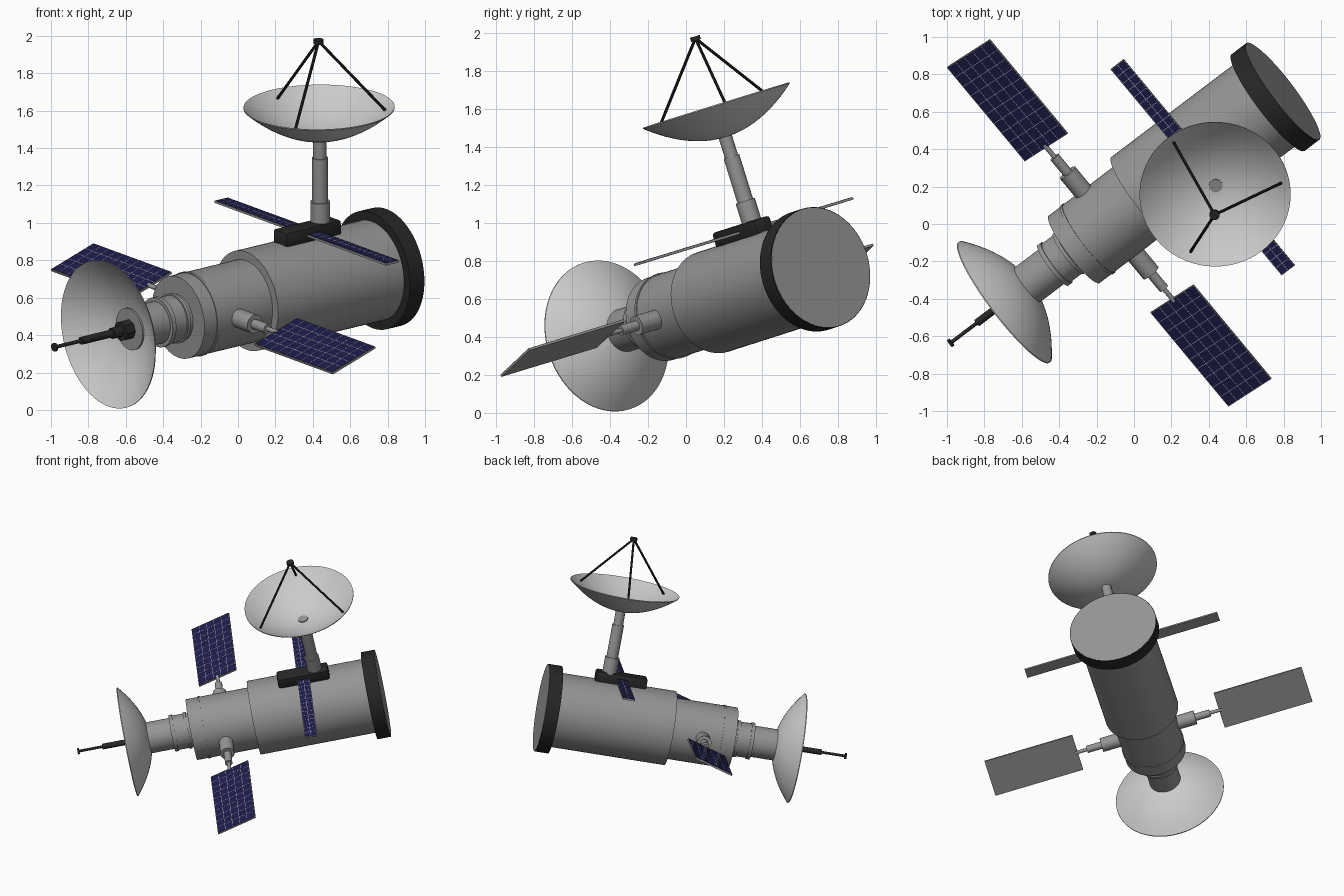
import bpy, bmesh, math
from mathutils import Matrix, Vector

if "Cube" in bpy.data.objects:
    bpy.data.objects.remove(bpy.data.objects["Cube"])

# Craft frame: X runs along the hull (0 at the rear cap, negative to the front), Y along the wings, Z up
D = Vector((.783, .5926, .1895)).normalized()
W = Vector((-.621, .749, .228))
W = (W - D * W.dot(D)).normalized()
U = D.cross(W)
FRAME = Matrix((D, W, U)).transposed().to_4x4()
FRAME.translation = (.796, .709, .765)


def material(name, col):
    m = bpy.data.materials.new(name)
    m.diffuse_color = (*col, 1)
    m.use_nodes = True
    m.node_tree.nodes["Principled BSDF"].inputs["Base Color"].default_value = m.diffuse_color
    return m


HULL = material("hull_grey", (.3, .3, .3))
BLACK = material("black", (.02, .02, .02))
BLUE = material("cell_blue", (.012, .012, .07))
LINE = material("cell_lines", (.4, .4, .5))
LIGHT = material("light_grey", (.65, .65, .65))


def finish(name, bm, mat, local=Matrix(), smooth=True):
    bmesh.ops.recalc_face_normals(bm, faces=bm.faces)
    me = bpy.data.meshes.new(name)
    bm.to_mesh(me)
    bm.free()
    me.transform(FRAME @ local)
    ob = bpy.data.objects.new(name, me)
    bpy.context.collection.objects.link(ob)
    me.materials.append(mat)
    if smooth:
        bpy.ops.object.select_all(action='DESELECT')
        ob.select_set(True)
        bpy.context.view_layer.objects.active = ob
        bpy.ops.object.shade_smooth_by_angle(angle=math.radians(30))
    return ob


def lathe(name, profile, origin, axis, mat, sides=48):
    """Turn a (radius, height) profile about an axis."""
    bm = bmesh.new()
    rings = []
    for r, h in profile:
        if r == 0:
            rings.append([bm.verts.new((0, 0, h))])
        else:
            rings.append([bm.verts.new((r * math.cos(2 * math.pi * i / sides),
                                        r * math.sin(2 * math.pi * i / sides), h)) for i in range(sides)])
    for a, b in zip(rings, rings[1:]):
        for i in range(sides):
            j = (i + 1) % sides
            quad = [a[i % len(a)], a[j % len(a)], b[j % len(b)], b[i % len(b)]]
            bm.faces.new(list(dict.fromkeys(quad)))
    rot = Vector((0, 0, 1)).rotation_difference(Vector(axis)).to_matrix().to_4x4()
    return finish(name, bm, mat, Matrix.Translation(origin) @ rot)


def rod(name, steps, origin, axis, mat, sides=32):
    """Stepped solid cylinder from (radius, start, end) steps."""
    prof = [(0, steps[0][1])]
    for r, a, b in steps:
        prof += [(r, a), (r, b)]
    return lathe(name, prof + [(0, steps[-1][2])], origin, axis, mat, sides)


def add_box(bm, centre, size):
    bmesh.ops.create_cube(bm, size=1, matrix=Matrix.Translation(centre) @ Matrix.Diagonal((*size, 1)))


def panel(name, local, chord, span, nc, ns):
    """Grey backing, blue cell sheet and light grid lines."""
    bm = bmesh.new()
    add_box(bm, (0, 0, 0), (chord, span, .012))
    finish(name + "_backing", bm, HULL, local, False)
    c, s = chord - .008, span - .008
    bm = bmesh.new()
    add_box(bm, (0, 0, .006), (c, s, .004))
    finish(name + "_cells", bm, BLUE, local, False)
    bm = bmesh.new()
    for i in range(1, nc):
        add_box(bm, (c * (i / nc - .5), 0, .008), (.003, s, .001))
    for i in range(1, ns):
        add_box(bm, (0, s * (i / ns - .5), .008), (c, .003, .001))
    finish(name + "_lines", bm, LINE, local, False)


FWD = (-1, 0, 0)
O = (0, 0, 0)

# Hull
rod("rear_cap", [(.32, 0, .003)], O, FWD, HULL, 64)
rod("rear_ring", [(.324, .001, .1)], O, FWD, BLACK, 64)
rod("main_hull", [(.274, .09, .96)], O, FWD, HULL, 64)
rod("front_hull", [(.226, .95, 1.325), (.231, 1.325, 1.34), (.226, 1.34, 1.425)], O, FWD, HULL, 64)
rod("neck", [(.128, 1.42, 1.445), (.136, 1.445, 1.465), (.128, 1.465, 1.545), (.136, 1.545, 1.57),
             (.115, 1.57, 1.76)], O, FWD, HULL, 64)

# Dishes: thin parabolic bowls
R, DEPTH, T = .404, .17, .006
inner = [(R * i / 12, DEPTH * (i / 12) ** 2) for i in range(13)]
bowl = inner + [(r, h - T) for r, h in reversed(inner)]
lathe("front_dish", bowl, (-1.735, 0, 0), FWD, LIGHT, 64)
MX = -.448
lathe("upper_dish", bowl, (MX, .008, .812), (0, 0, 1), LIGHT, 64)

# Front feed antenna
rod("feed_block", [(.055, 1.73, 1.82)], O, FWD, BLACK, 8)
rod("feed_antenna", [(.03, 1.81, 1.88), (.021, 1.88, 2.09), (.01, 2.09, 2.262), (.023, 2.262, 2.275)],
    O, FWD, BLACK, 16)

# Mast and its dark base
bm = bmesh.new()
add_box(bm, (-.54, 0, .3), (.38, .115, .09))
bmesh.ops.bevel(bm, geom=bm.edges[:], offset=.015, segments=2, affect='EDGES', profile=.5)
finish("mast_base", bm, BLACK)
rod("mast", [(.053, .33, .455), (.043, .455, .7), (.036, .7, .82)], (MX, .004, 0), (0, 0, 1), HULL)

# Tripod over the upper dish
apex = Vector((MX, .008, 1.35))
for k in range(3):
    a = math.radians(90 + 120 * k)
    foot = Vector((MX + .357 * math.cos(a), .008 + .357 * math.sin(a), .812 + .133))
    v = apex - foot
    rod(f"tripod_leg_{k}", [(.008, 0, v.length)], foot, v.normalized(), BLACK, 10)
rod("tripod_cap", [(.027, -.012, .01)], apex, (0, 0, 1), BLACK, 16)

# Wings: pitched panels on stepped arms
PITCH = Matrix.Rotation(-math.radians(16.7), 4, 'Y')
for side, tag in ((1, "left"), (-1, "right")):
    rod(f"{tag}_wing_arm", [(.052, .18, .358), (.027, .358, .47), (.013, .47, .56)],
        (-1.186, 0, 0), (0, side, 0), HULL)
    panel(f"{tag}_wing", Matrix.Translation((-1.186, side * .875, 0)) @ PITCH, .305, .67, 5, 10)

# Long strip panel through the mast base
panel("strip_panel", Matrix.Translation((-.54, .006, .303)), .09, 1.47, 2, 30)
